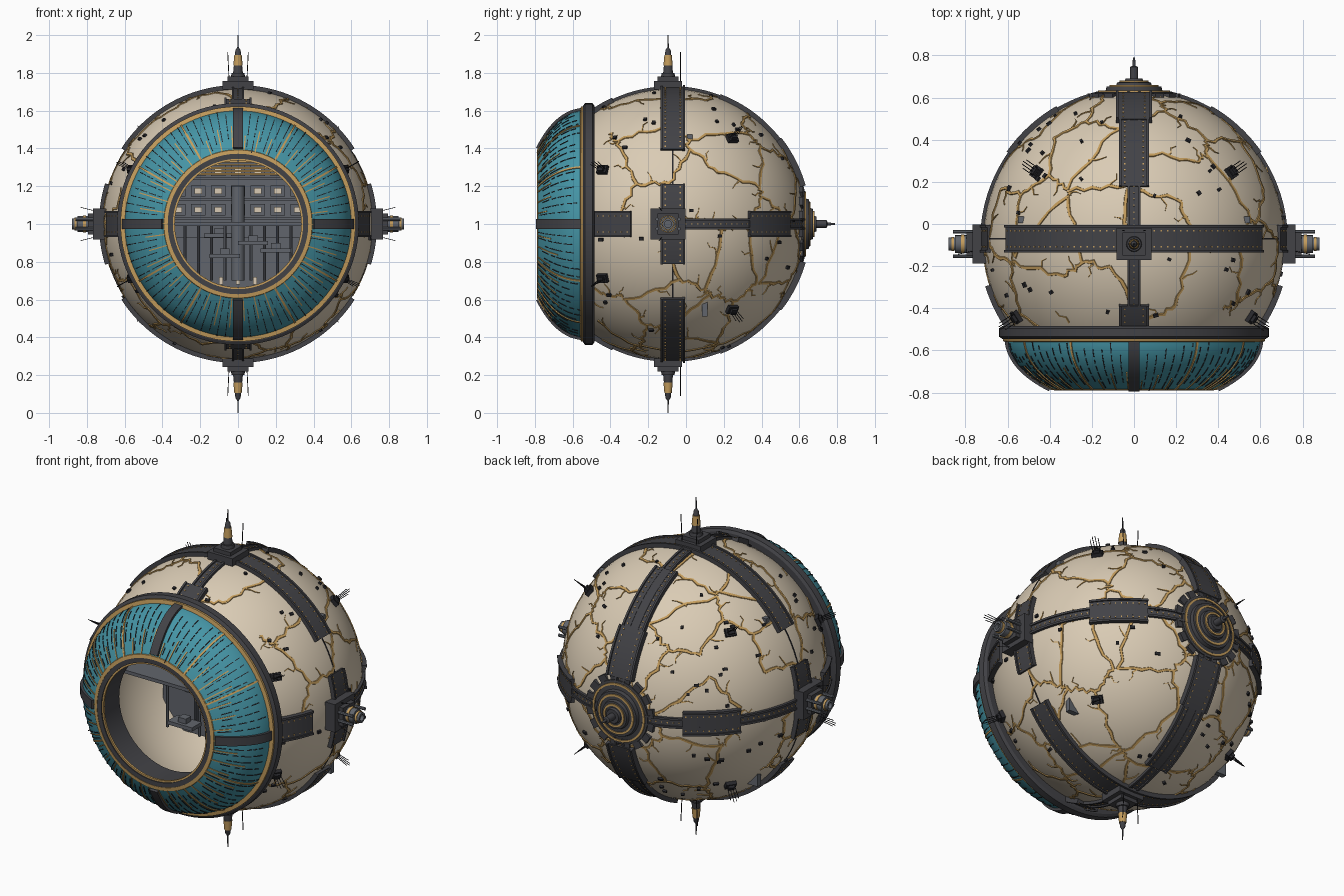
import bpy, bmesh, random
from math import sin, cos, pi, radians, sqrt
from mathutils import Vector as V, Matrix as M

if "Cube" in bpy.data.objects:
    bpy.data.objects.remove(bpy.data.objects["Cube"])

random.seed(7)
C, R = V((0, -0.08, 1)), 0.715
X, Y, Z = V((1, 0, 0)), V((0, 1, 0)), V((0, 0, 1))


def material(name, r, g, b):
    m = bpy.data.materials.new(name)
    m.diffuse_color = (r, g, b, 1)
    m.use_nodes = True
    m.node_tree.nodes["Principled BSDF"].inputs["Base Color"].default_value = m.diffuse_color
    return m


CREAM = material("cream", 0.70, 0.60, 0.46)
TEAL = material("teal", 0.06, 0.30, 0.38)
GOLD = material("gold", 0.56, 0.34, 0.11)
DARK = material("dark", 0.055, 0.055, 0.062)
BLACK = material("black", 0.02, 0.02, 0.024)
STEEL = material("steel", 0.12, 0.13, 0.15)


def finish(name, bm, mat):
    bmesh.ops.remove_doubles(bm, verts=bm.verts, dist=1e-5)
    bmesh.ops.recalc_face_normals(bm, faces=bm.faces)
    me = bpy.data.meshes.new(name)
    bm.to_mesh(me)
    bm.free()
    me.materials.append(mat)
    ob = bpy.data.objects.new(name, me)
    bpy.context.collection.objects.link(ob)
    bpy.context.view_layer.objects.active = ob
    ob.select_set(True)
    bpy.ops.object.shade_smooth_by_angle(angle=radians(32))
    ob.select_set(False)
    return ob


def frame(p, n):
    return M.Translation(p) @ V(n).to_track_quat('Z', 'Y').to_matrix().to_4x4()


def box(bm, size, loc=(0, 0, 0), mat=M.Identity(4)):
    bmesh.ops.create_cube(bm, size=1, matrix=mat @ M.Translation(loc) @ M.Diagonal((*size, 1)))


def sweep(bm, rings, closed=False, cap=True):
    vs = [[bm.verts.new(p) for p in r] for r in rings]
    k, n = len(vs[0]), len(vs)
    for i in range(n if closed else n - 1):
        a, b = vs[i], vs[(i + 1) % n]
        for j in range(k):
            bm.faces.new((a[j], a[(j + 1) % k], b[(j + 1) % k], b[j]))
    if cap and not closed:
        bm.faces.new(vs[0])
        bm.faces.new(vs[-1])


def turn(bm, prof, loc, axis, segs):
    m = frame(V(loc), axis)
    sweep(bm, [[m @ V((r * cos(2 * pi * i / segs), r * sin(2 * pi * i / segs), h)) for r, h in prof]
               for i in range(segs)], closed=True)


def lathe(name, prof, mat, loc=(0, 0, 1), axis=(0, 1, 0), segs=96):
    bm = bmesh.new()
    turn(bm, prof, loc, axis, segs)
    return finish(name, bm, mat)


# hull shell
def hull_arc(r, y0, n=40):
    a0 = -sqrt(r * r - (y0 - C.y) ** 2)
    import_angle = V((y0 - C.y, a0)).angle_signed(V((1, 0)))
    a = abs(import_angle)
    return [(r * sin(a * (1 - i / n)), C.y + r * cos(a * (1 - i / n))) for i in range(n + 1)]


lathe("hull_shell", hull_arc(R, -0.52) + hull_arc(R - 0.05, -0.52)[::-1], CREAM)

# front collar, teal bowl, and opening rims
lathe("front_collar", [(0.54, -0.545), (0.625, -0.545), (0.64, -0.535), (0.64, -0.495), (0.625, -0.485), (0.54, -0.485)], DARK)
lathe("collar_gold_ring", [(0.59, -0.562), (0.622, -0.556), (0.622, -0.53), (0.59, -0.53)], GOLD)


def bowl(t, lift=0.0):
    p = [V((0.6, -0.555)), V((0.585, -0.69)), V((0.39, -0.785))]
    q = p[0] * (1 - t) ** 2 + p[1] * 2 * t * (1 - t) + p[2] * t * t
    d = ((p[1] - p[0]) * (1 - t) + (p[2] - p[1]) * t).normalized()
    return q + V((-d.y, d.x)) * lift


arc = [bowl(i / 14) for i in range(15)]
lathe("teal_bowl", [tuple(p) for p in arc] + [(0.36, -0.77), (0.36, -0.74), (0.5, -0.67), (0.56, -0.555)], TEAL)
lathe("opening_gold_rim", [(0.372, -0.79), (0.392, -0.787), (0.398, -0.775), (0.372, -0.76)], GOLD)
lathe("opening_tunnel", [(0.345, -0.788), (0.375, -0.788), (0.375, -0.62), (0.345, -0.62)], DARK)
lathe("opening_inner_gold", [(0.335, -0.782), (0.346, -0.782), (0.346, -0.77), (0.335, -0.77)], GOLD)


def strip(bm, ang, t0, t1, hw, lift, n=10):
    e, t = V((cos(ang), 0, sin(ang))), V((-sin(ang), 0, cos(ang)))
    rings = []
    for i in range(n + 1):
        f = t0 + (t1 - t0) * i / n
        a, b = [e * q.x + Y * q.y + Z for q in (bowl(f, -0.008), bowl(f, -0.0))]
        q = bowl(f, lift)
        q2 = bowl(f, -lift)
        far = max((q, q2), key=lambda w: w.x - w.y)
        near = min((q, q2), key=lambda w: w.x - w.y)
        a, b = [e * w.x + Y * w.y + Z for w in (near, far)]
        rings.append([a - t * hw, a + t * hw, b + t * hw, b - t * hw])
    sweep(bm, rings)


struts, gold, dash = bmesh.new(), bmesh.new(), bmesh.new()
for k in range(12):
    if k % 3 == 0:
        strip(struts, k * pi / 6, 0, 0.98, 0.026, 0.014)
    else:
        strip(gold, k * pi / 6, 0, 1, 0.005, 0.005)
for k in range(84):
    a = (k + 0.5) * 2 * pi / 84
    s = random.uniform(0, 0.3)
    while s < 0.85:
        l = random.uniform(0.05, 0.2)
        strip(dash, a, s, s + l, 0.0022, 0.003, 2)
        s += l + random.uniform(0.02, 0.08)
    if k % 2:
        s = random.uniform(0.45, 0.8)
        strip(gold, a + 0.03, s, 1, 0.003, 0.004, 4)
finish("bowl_struts", struts, DARK)
finish("bowl_gold_ribs", gold, GOLD)
finish("bowl_panel_dashes", dash, BLACK)

# armour bands that follow the hull, with edge rails and rivets
bands, rivets = bmesh.new(), bmesh.new()


def band(u, v, a0, a1, hw, r, c=C):
    n = u.cross(v)
    sec = [(-hw, R - .02), (-hw, r + .008), (-hw + .012, r + .008), (-hw + .012, r),
           (hw - .012, r), (hw - .012, r + .008), (hw, r + .008), (hw, R - .02)]
    k = max(3, int((a1 - a0) / 2.5))
    at = lambda f: u * cos(radians(a0 + (a1 - a0) * f)) + v * sin(radians(a0 + (a1 - a0) * f))
    sweep(bands, [[c + at(i / k) * q + n * s for s, q in sec] for i in range(k + 1)])
    for i in range(k):
        d = at((i + 0.5) / k)
        for s in ((-.6, .6) if hw > .04 else (0,)):
            box(rivets, (.007, .007, .006), mat=frame(c + d * r + n * s * hw, d))


for s in (1, -1):
    band(Z * s, X, -57, 57, .065, .728, C + Y * .01)
    band(X * s, Z, -17, 17, .065, .728, C + Y * .01)
    band(Z * s, Y, -36, 78, .032, .722)
    band(Z * s, Y, -36, -25, .072, .73)
    band(Z * s, Y, 21, 52, .072, .728)
    band(Z * s, Y, 52, 74, .085, .734)
    band(X * s, Y, 0, 78, .03, .722)
    band(X * s, Y, -36, -17, .07, .73)
    band(X * s, Y, 35, 60, .07, .73)
finish("armour_bands", bands, DARK)
finish("band_rivets", rivets, GOLD)
lathe("hull_seam", [(R - .01, -.074), (R + .002, -.074), (R + .002, -.066), (R - .01, -.066)], BLACK)

# raised gold cracks: cell borders around jittered points on the hull
hull = bmesh.new()
for i in range(72):
    z = 1 - (2 * i + 1) / 72
    a = i * 2.39996
    p = V((sqrt(1 - z * z) * cos(a), sqrt(1 - z * z) * sin(a), z))
    hull.verts.new((p + V([random.uniform(-.16, .16) for _ in range(3)])).normalized())
bmesh.ops.convex_hull(hull, input=hull.verts)
cracks = bmesh.new()


def crack(a, b, w0, w1, n=7):
    side = a.cross(b).normalized()
    rings = []
    for i in range(n + 1):
        f = i / n
        j = random.uniform(-.022, .022) if 0 < i < n else 0
        d = (a.lerp(b, f).normalized() + side * j).normalized()
        if (C + d * R).y < -.5:
            break
        w = (w0 + (w1 - w0) * f) * random.uniform(.8, 1.2)
        rings.append([C + d * (R - .006) - side * w, C + d * (R + .004) - side * w * .6,
                      C + d * (R + .004) + side * w * .6, C + d * (R - .006) + side * w])
    if len(rings) > 1:
        sweep(cracks, rings)


for e in hull.edges:
    if len(e.link_faces) == 2 and random.random() < .88:
        a, b = [f.normal * (1 if f.normal.dot(f.calc_center_median()) > 0 else -1) for f in e.link_faces]
        if (a - b).length < .03:
            continue
        crack(a, b, .011, .011)
        m = a.lerp(b, random.uniform(.3, .7)).normalized()
        d = (b - a).cross(m).normalized() * random.choice((-1, 1))
        crack(m, (m + d * .09 + (b - a) * .15).normalized(), .007, .002, 3)
hull.free()
finish("gold_cracks", cracks, GOLD)

# small surface boxes and antenna clusters
bits, rods = bmesh.new(), bmesh.new()
for i in range(110):
    d = V([random.gauss(0, 1) for _ in range(3)]).normalized()
    if -.52 < d.y < .92:
        box(bits, (random.uniform(.012, .03), .016, .022), mat=frame(C + d * R, d))


def rod(p, d, length, r=.002):
    turn(rods, [(r, 0), (r, length), (0, length), (0, 0)], p, d, 6)


for sx in (1, -1):
    for sz in (1, -1):
        for d in (V((.47 * sx, .33, .46 * sz)), V((.60 * sx, -.39, .31 * sz))):
            d.normalize()
            m = frame(C + d * R, d)
            box(bits, (.06, .045, .04), mat=m)
            box(bits, (.035, .03, .07), mat=m)
            for k in (-1.5, -.5, .5, 1.5):
                rod(m @ V((k * .014, 0, 0)), d + Z * k * .06, .12 - abs(k) * .015)
        for y in (-.03, ):
            rod(V((.045 * sx, y, 1 + .72 * sz)), V((.05 * sx, 0, sz)), .19, .0025)
        rod(V((.72 * sx, -.12, 1 + .06 * sz)), V((1, -.2 * sx, .25 * sz * sx)) * sx, .12)
finish("surface_boxes", bits, BLACK)
finish("antenna_rods", rods, BLACK)

# top and bottom spires, and side docking nodes
blocks, tubes = bmesh.new(), bmesh.new()
for s in (1, -1):
    n = "top" if s > 0 else "bottom"
    o = V((0, -.095, 1))
    m = frame(o, Z * s)
    box(blocks, (.165, .15, .045), (0, 0, .735), m)
    box(blocks, (.11, .11, .05), (0, 0, .755), m)
    lathe(n + "_spire", [(0, .74), (.04, .76), (.034, .80), (.026, .80), (.014, .92), (.004, .935), (.003, 1), (0, 1)], DARK, o, Z * s, 16)
    lathe(n + "_spire_gold_band", [(.015, .84), (.0245, .84), (.0195, .895), (.013, .895)], GOLD, o, Z * s, 16)
    m = M.Translation(o) @ M.Diagonal((s, 1, 1, 1))
    box(blocks, (.10, .15, .15), (.69, 0, 0), m)
    box(blocks, (.065, .185, .165), (.735, 0, 0), m)
    box(blocks, (.03, .11, .11), (.78, 0, 0), m)
    turn(tubes, [(0, .77), (.042, .77), (.042, .85), (.03, .85), (.03, .88), (.018, .88), (.018, .86), (0, .86)], o, X * s, 20)
    for y in (-.058, .058):
        for z in (-.025, .025):
            turn(tubes, [(0, .76), (.009, .76), (.009, .86), (0, .86)], o + V((0, y, z)), X * s, 8)
    lathe("docking_gold_ring", [(.03, .805), (.046, .805), (.046, .82), (.03, .82)], GOLD, o, X * s, 24)
    lathe("docking_end_ring", [(.026, .855), (.034, .855), (.034, .866), (.026, .866)], GOLD, o, X * s, 24)

# rear hub with toothed rim
lathe("rear_hub", [(0, .56), (.185, .56), (.185, .625), (.135, .632), (.13, .652), (.085, .655), (.08, .672),
                   (.045, .675), (.04, .69), (.02, .69), (.02, .745), (.008, .75), (.005, .79), (0, .79)], DARK, segs=48)
for r, y in ((.165, .63), (.11, .655), (.062, .676)):
    lathe("rear_hub_gold_ring", [(r - .006, y - .02), (r + .006, y - .02), (r + .006, y + .004), (r - .006, y + .004)], GOLD, segs=48)
for k in range(16):
    a = (k + .5) * pi / 8
    box(blocks, (.045, .055, .05), (.198, .592, 0), M.Translation((0, 0, 1)) @ M.Rotation(a, 4, 'Y'))
finish("mount_blocks", blocks, DARK)
finish("docking_tubes", tubes, STEEL)

# interior: decks, window racks, column, tables and posts
room, lamps, slats = bmesh.new(), bmesh.new(), bmesh.new()
box(room, (1.1, .03, .55), (0, .02, 1.2))
box(room, (1.1, .03, .5), (0, .1, .76))
box(room, (1.1, .45, .02), (0, -.12, 1.0))
for z in (1.03, 1.13, 1.24):
    box(room, (.8, .1, .015), (0, -.04, z))
    for i in range(-3, 4):
        box(room, (.075, .06, .06), (i * .105, -.02, z + .045))
        box(lamps, (.038, .01, .03), (i * .105, -.055, z + .045))
for i in range(6):
    box(slats, (.5, .03, .009), (0, -.1, 1.265 + i * .016))
turn(room, [(0, -.3), (.035, -.3), (.035, .2), (0, .2)], (0, -.25, 1), Z, 16)
for x, y, z in ((-.07, -.4, .83), (.08, -.3, .9), (-.1, -.2, .94), (.2, -.25, .86)):
    box(room, (.16, .09, .022), (x, y, z))
    box(room, (.05, .05, .03), (x, y, z + .025))
for i in range(-4, 5):
    turn(room, [(0, -.3), (.008, -.3), (.008, 0), (0, 0)], (i * .07, -.1 - .08 * (i % 3), 1), Z, 8)
for i in range(-3, 4):
    box(lamps, (.02, .01, .04), (i * .09, .08, .7))
finish("interior_decks", room, STEEL)
finish("interior_lamps", lamps, CREAM)
finish("interior_slats", slats, GOLD)
